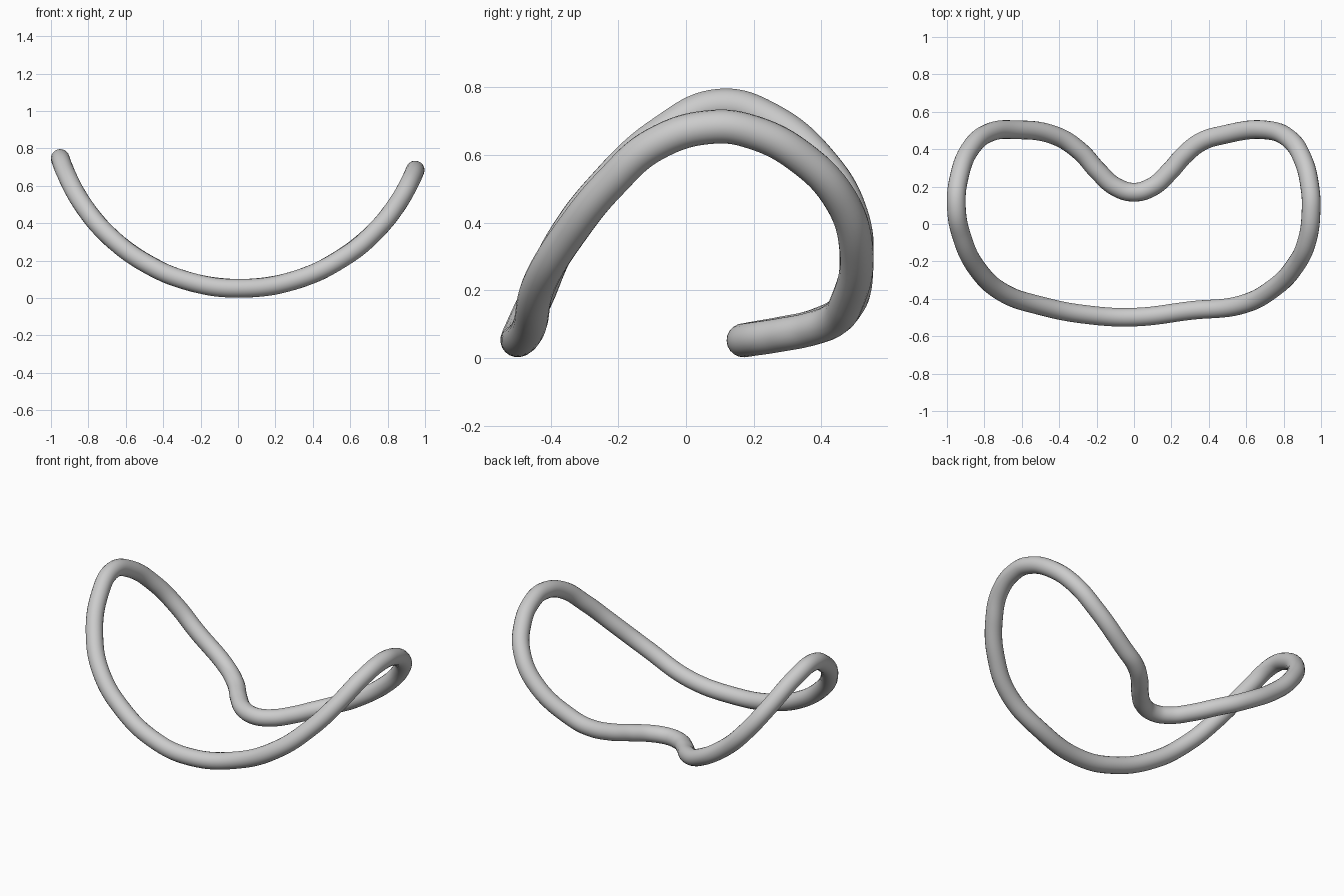
import bpy
import math

if "Cube" in bpy.data.objects:
    bpy.data.objects.remove(bpy.data.objects["Cube"])

TUBE = 0.05      # tube radius
BEND = 1.011     # radius of the bend seen from the front


def height(x):
    """Height of the tube centre: the outline lies on a bent cylinder."""
    return TUBE + 0.002 + BEND - math.sqrt(BEND ** 2 - (x - 0.01) ** 2)


# Outline seen from above, starting at the notch and running clockwise
outline = [
    (0.0, 0.17), (0.10, 0.20), (0.19, 0.28), (0.27, 0.37), (0.36, 0.44),
    (0.47, 0.475), (0.70, 0.503), (0.83, 0.455), (0.905, 0.34),
    (0.94, 0.20), (0.947, 0.08), (0.925, -0.09), (0.86, -0.225),
    (0.75, -0.34), (0.58, -0.43), (0.30, -0.463), (0.0, -0.498),
    (-0.25, -0.485), (-0.50, -0.437), (-0.70, -0.367), (-0.83, -0.25),
    (-0.92, -0.07), (-0.95, 0.10), (-0.935, 0.25), (-0.87, 0.41),
    (-0.77, 0.49), (-0.64, 0.504), (-0.42, 0.472), (-0.29, 0.39),
    (-0.19, 0.28), (-0.10, 0.20),
]

# Closed bent ring
curve = bpy.data.curves.new("bent_ring", "CURVE")
curve.dimensions = "3D"
curve.bevel_depth = TUBE
curve.bevel_resolution = 8
curve.resolution_u = 10
spline = curve.splines.new("BEZIER")
spline.bezier_points.add(len(outline) - 1)
spline.use_cyclic_u = True
for point, (x, y) in zip(spline.bezier_points, outline):
    point.co = (x, y, height(x))
    point.handle_left_type = point.handle_right_type = "AUTO"
spline.use_smooth = True

ring = bpy.data.objects.new("bent_ring", curve)
bpy.context.collection.objects.link(ring)

# Turn the curve into a smooth mesh
bpy.context.view_layer.objects.active = ring
ring.select_set(True)
bpy.ops.object.convert(target="MESH")
bpy.ops.object.shade_smooth()
